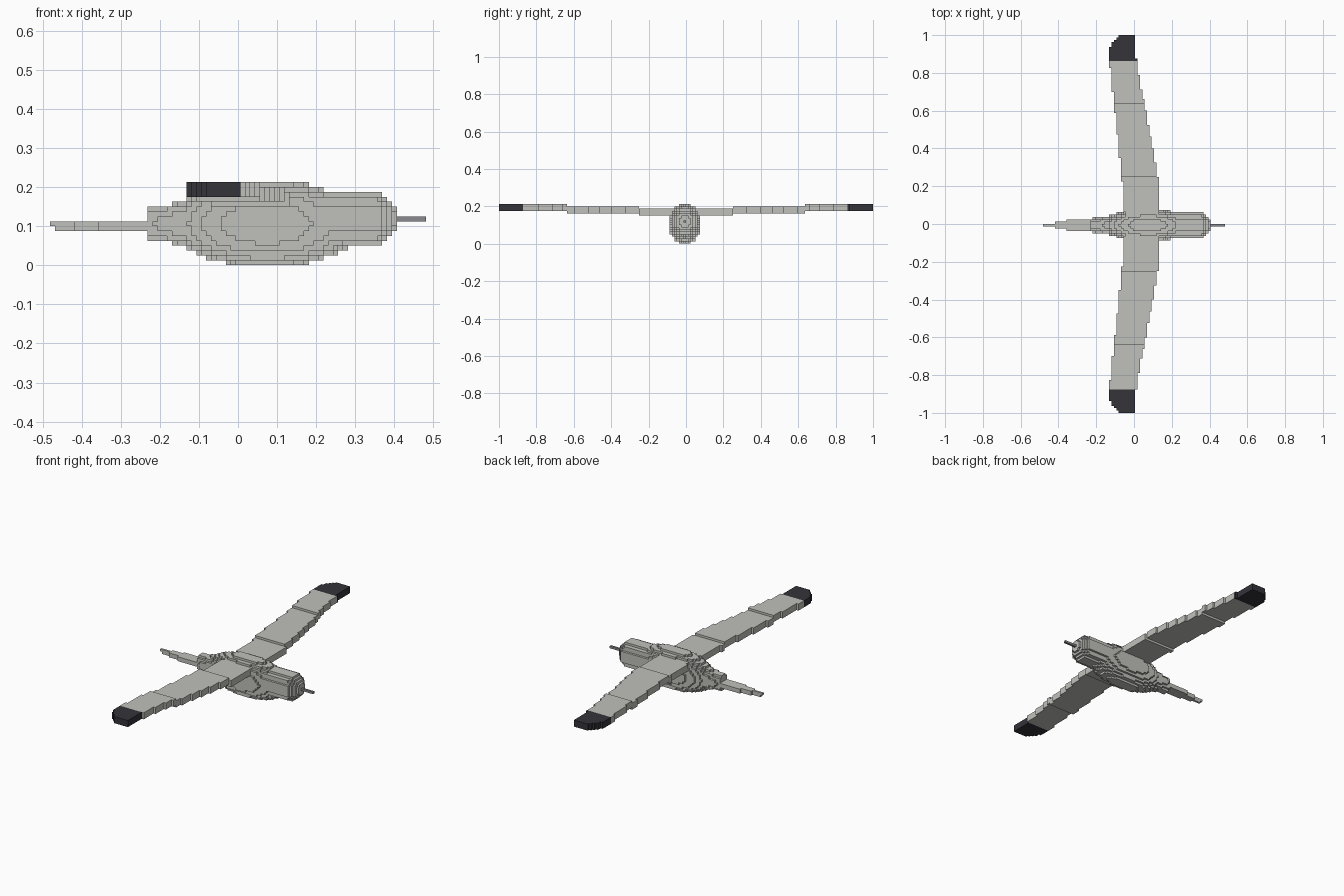
import bpy, bmesh
from mathutils import Vector

cube = bpy.data.objects.get("Cube")
if cube:
    bpy.data.objects.remove(cube, do_unlink=True)

V = 0.0125            # block size
X0 = -0.48125         # rear end of the grid
YC = -0.00625         # centre line of the body
NX, NY, NZ = 77, 80, 17


def material(name, rgb):
    m = bpy.data.materials.new(name)
    m.use_nodes = True
    m.diffuse_color = (*rgb, 1)
    m.node_tree.nodes["Principled BSDF"].inputs["Base Color"].default_value = (*rgb, 1)
    return m


PALE = material("pale grey", (0.53, 0.53, 0.50))
DARK = material("charcoal", (0.034, 0.033, 0.042))
BILL = material("bill grey", (0.26, 0.26, 0.28))


def lerp(points, t):
    """Piecewise linear profile, None outside its range."""
    for (a, va), (b, vb) in zip(points, points[1:]):
        if a <= t <= b:
            return va + (vb - va) * (t - a) / (b - a)
    return None


# Radius along the length of the head and of the tapering rump
HEAD = [(0.13, 0.071), (0.362, 0.071), (0.405, 0.03)]
RUMP = [(-0.232, 0.0415), (-0.155, 0.052), (0.0, 0.08)]
# Wing edges against distance from the centre line
LEADING = [(0, .135), (.2, .135), (.25, .125), (.4, .10), (.63, .056),
           (.75, .03), (.87, .015), (.9, .006), (1, .0)]
TRAILING = [(0, -.045), (.2, -.06), (.4, -.08), (.63, -.105), (.87, -.13),
            (.93, -.13), (.97, -.108), (1, -.07)]


def in_torso(x, y, z):
    y -= YC
    if ((x - 0.073) / 0.245) ** 2 + (y / 0.085) ** 2 + ((z - 0.10625) / 0.1105) ** 2 <= 1:
        return True
    r = lerp(RUMP, x)
    return r is not None and (y / (0.85 * r)) ** 2 + ((z - 0.10625) / r) ** 2 <= 1


def in_head(x, y, z):
    r = lerp(HEAD, x)
    return r is not None and (y - YC) ** 2 + (z - 0.11875) ** 2 <= r * r


def in_tail(x, y, z):
    if x > -0.225:
        return False
    half = 0.5 if x < -0.42 else 1.5 if x < -0.357 else 2.5
    low = 0.1 if x < -0.469 else 0.0875
    return abs(y - YC) < half * V and low < z < 0.1125


def in_bill(x, y, z):
    return x > 0.40 and abs(y - YC) < V / 2 and 0.1125 < z < 0.125


def in_wing(x, y, z):
    d = abs(y)
    # the wing rises in three shallow steps
    level = 0 if d < 0.25 else 1 if d < 0.6375 else 2
    base = 0.15 + level * V
    return base < z < base + 3 * V and lerp(TRAILING, d) < x < lerp(LEADING, d)


def is_tip(y):
    return y > 0.8625 or y < -0.875


PARTS = [
    ("head", PALE, in_head),
    ("torso", PALE, in_torso),
    ("tail", PALE, in_tail),
    ("bill", BILL, in_bill),
    ("wing_tip_far", DARK, lambda x, y, z: y > 0 and is_tip(y) and in_wing(x, y, z)),
    ("wing_tip_near", DARK, lambda x, y, z: y < 0 and is_tip(y) and in_wing(x, y, z)),
    ("wing_far", PALE, lambda x, y, z: y > 0 and in_wing(x, y, z)),
    ("wing_near", PALE, lambda x, y, z: y < 0 and in_wing(x, y, z)),
]

# Give every filled block to the first part that claims it
cells = {}
for i in range(NX):
    for j in range(-NY, NY):
        for k in range(NZ):
            p = (X0 + (i + .5) * V, (j + .5) * V, (k + .5) * V)
            for name, _, test in PARTS:
                if test(*p):
                    cells[i, j, k] = name
                    break

DIRS = [(a, s) for a in range(3) for s in (0, 1)]


def build(name, mat):
    """Skin the outer sides of one part's blocks."""
    bm = bmesh.new()
    verts = {}

    def vert(c):
        if c not in verts:
            verts[c] = bm.verts.new(Vector((X0 + c[0] * V, c[1] * V, c[2] * V)))
        return verts[c]

    for cell, owner in cells.items():
        if owner != name:
            continue
        for axis, side in DIRS:
            neighbour = list(cell)
            neighbour[axis] += 2 * side - 1
            if tuple(neighbour) in cells:
                continue
            u, w = (axis + 1) % 3, (axis + 2) % 3
            corners = []
            for du, dw in ((0, 0), (1, 0), (1, 1), (0, 1)):
                c = list(cell)
                c[axis] += side
                c[u] += du
                c[w] += dw
                corners.append(vert(tuple(c)))
            bm.faces.new(corners if side else corners[::-1])
    mesh = bpy.data.meshes.new(name)
    bm.to_mesh(mesh)
    bm.free()
    mesh.materials.append(mat)
    bpy.context.scene.collection.objects.link(bpy.data.objects.new(name, mesh))


for part_name, part_mat, _ in PARTS:
    build(part_name, part_mat)
